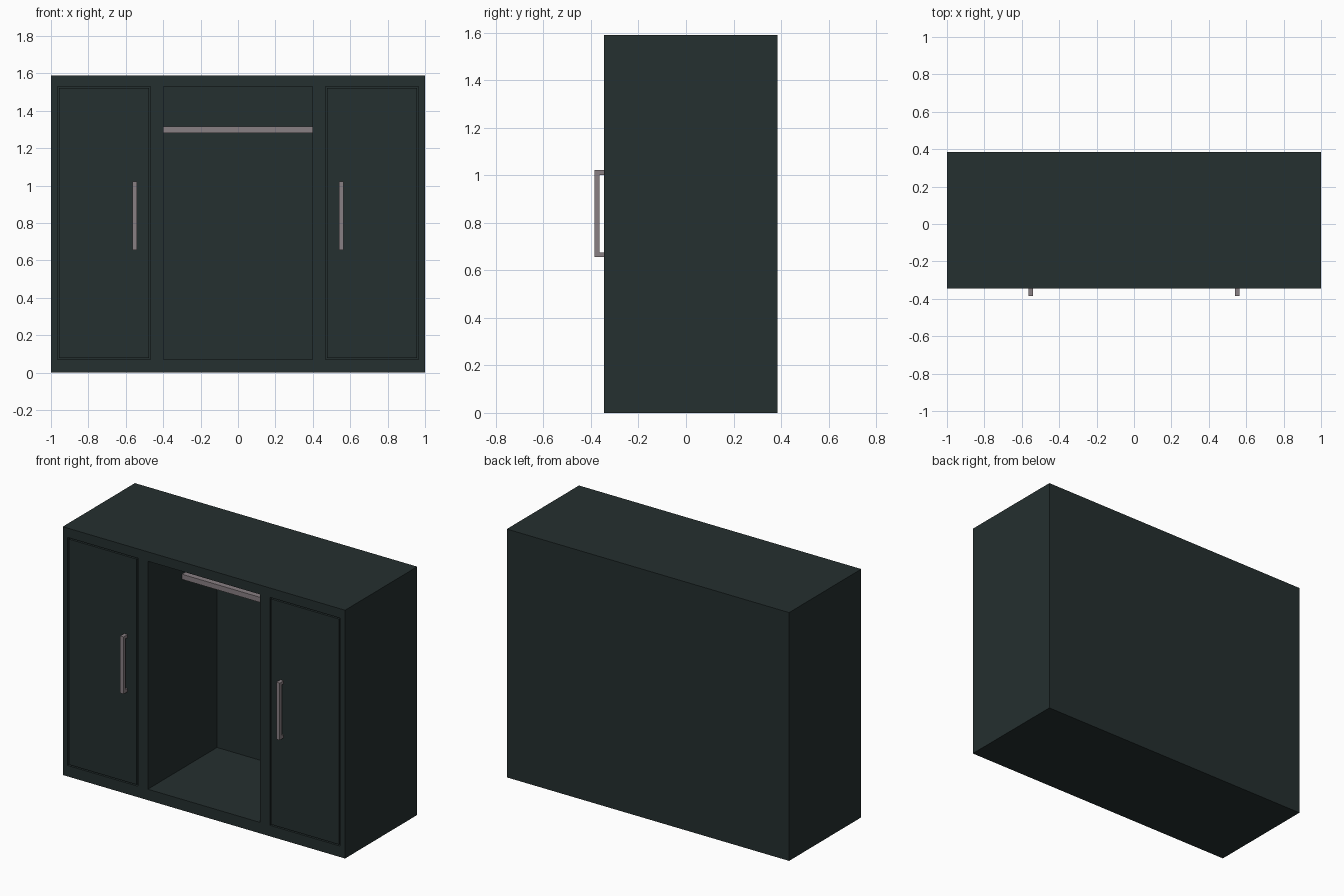
import bpy
from mathutils import Vector

cube = bpy.data.objects.get("Cube")
if cube:
    bpy.data.objects.remove(cube, do_unlink=True)


def make_material(name, rgb):
    mat = bpy.data.materials.new(name)
    mat.use_nodes = True
    colour = (*rgb, 1.0)
    mat.diffuse_color = colour
    mat.node_tree.nodes["Principled BSDF"].inputs["Base Color"].default_value = colour
    return mat


def box(name, low, high, mat):
    """Axis-aligned box between two corners."""
    low, high = Vector(low), Vector(high)
    bpy.ops.mesh.primitive_cube_add(size=1, location=(low + high) / 2)
    obj = bpy.context.object
    obj.name = name
    obj.scale = high - low
    bpy.ops.object.transform_apply(location=False, rotation=False, scale=True)
    obj.data.materials.append(mat)
    return obj


def cut(target, cutter):
    """Subtract the cutter from the target and discard it."""
    cutter.hide_render = True
    mod = target.modifiers.new("opening", "BOOLEAN")
    mod.operation = "DIFFERENCE"
    mod.solver = "EXACT"
    mod.object = cutter
    bpy.context.view_layer.objects.active = target
    bpy.ops.object.modifier_apply(modifier=mod.name)
    bpy.data.objects.remove(cutter, do_unlink=True)


paint = make_material("dark green grey paint", (0.018, 0.029, 0.029))
metal = make_material("warm grey metal", (0.25, 0.215, 0.23))

FRONT, BACK, TOP = -0.345, 0.385, 1.59
LOW, HIGH = 0.07, 1.53        # openings, bottom and top
INNER = 0.355                 # inside of the back panel
NICHE = 0.397                 # half width of the central niche
DOOR_IN, DOOR_OUT = 0.468, 0.965
GAP = 0.008

# Cabinet carcass with three openings
carcass = box("cabinet_body", (-1, FRONT, 0), (1, BACK, TOP), paint)
for x0, x1 in ((-NICHE, NICHE), (-DOOR_OUT, -DOOR_IN), (DOOR_IN, DOOR_OUT)):
    cut(carcass, box("cutter", (x0, FRONT - 0.1, LOW), (x1, INNER, HIGH), paint))

# Hanging rail across the niche
box("hanging_rail", (-NICHE, 0.0, 1.282), (NICHE, 0.037, 1.315), metal)

for side, name in ((-1, "right"), (1, "left")):
    # Flush door with a narrow gap all round
    centre = side * (DOOR_IN + DOOR_OUT) / 2
    half = (DOOR_OUT - DOOR_IN) / 2 - GAP
    box(name + "_door", (centre - half, FRONT, LOW + GAP),
        (centre + half, FRONT + 0.03, HIGH - GAP), paint)

    # Bracket handle: one square bar notched at the back
    x, w = side * 0.553, 0.012
    handle = box(name + "_handle", (x - w, -0.385, 0.656),
                 (x + w, FRONT, 1.022), metal)
    cut(handle, box("cutter", (x - 0.1, -0.364, 0.676),
                    (x + 0.1, FRONT + 0.1, 1.002), metal))
